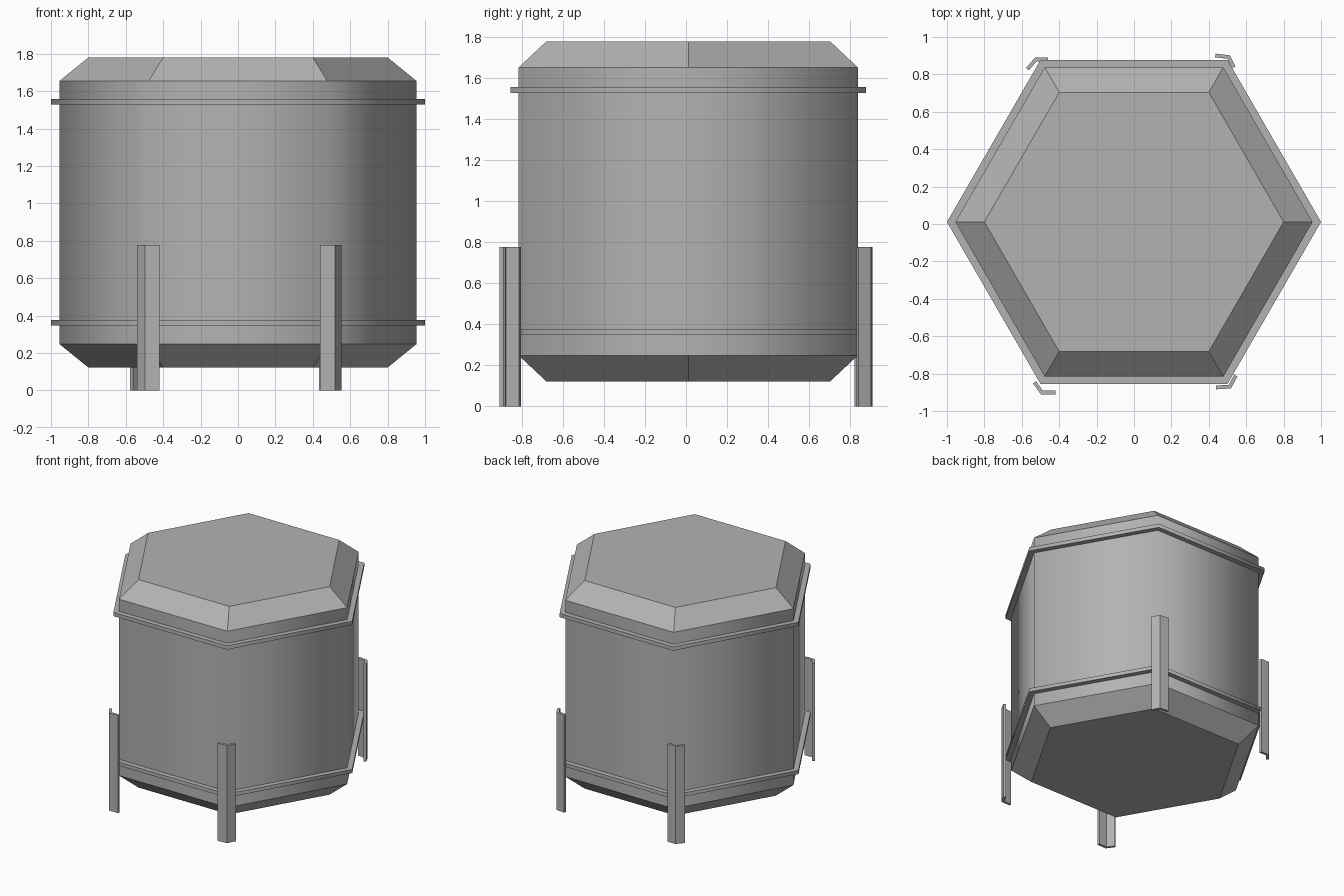
import bpy, bmesh
from math import cos, sin, pi
from mathutils import Vector

if "Cube" in bpy.data.objects:
    bpy.data.objects.remove(bpy.data.objects["Cube"])

BODY_Y = 0.011  # the tank sits slightly behind the centre of the legs

# Dark grey metal shared by every part
metal = bpy.data.materials.new("dark_grey_metal")
metal.diffuse_color = (0.45, 0.45, 0.45, 1.0)
metal.use_nodes = True
metal.node_tree.nodes["Principled BSDF"].inputs["Base Color"].default_value = metal.diffuse_color


def finish(name, bm):
    bmesh.ops.recalc_face_normals(bm, faces=bm.faces[:])
    mesh = bpy.data.meshes.new(name)
    bm.to_mesh(mesh)
    bm.free()
    mesh.materials.append(metal)
    obj = bpy.data.objects.new(name, mesh)
    bpy.context.collection.objects.link(obj)
    return obj


def hex_loft(name, profile, closed=False):
    """Sweep a (radius, z) profile round six sides; upright walls are smooth."""
    bm = bmesh.new()
    rings = [[bm.verts.new((r * cos(i * pi / 3), BODY_Y + r * sin(i * pi / 3), z))
              for i in range(6)] for r, z in profile]
    pairs = list(zip(rings, rings[1:]))
    if closed:
        pairs.append((rings[-1], rings[0]))
    else:
        bm.faces.new(rings[0])
        bm.faces.new(rings[-1])
    for a, b in pairs:
        for i in range(6):
            j = (i + 1) % 6
            face = bm.faces.new((a[i], a[j], b[j], b[i]))
            face.smooth = abs(a[i].co.x - b[i].co.x) < 1e-5
    return finish(name, bm)


def angle_leg(name, outer, thickness=0.02, height=0.778):
    """Bent strip: three outer plan points, thickened towards the tank."""
    p = [Vector(q) for q in outer]

    def inward(a, b):
        d = (b - a).normalized()
        n = Vector((-d.y, d.x))
        return n if n.dot(a + b) < 0 else -n

    n1, n2 = inward(p[0], p[1]), inward(p[1], p[2])
    miter = (n1 + n2) / (1 + n1.dot(n2))
    inner = [p[0] + n1 * thickness, p[1] + miter * thickness, p[2] + n2 * thickness]
    bm = bmesh.new()
    low, high = [[bm.verts.new((q.x, q.y, z)) for q in p + inner]
                 for z in (0, height)]
    # two quads per end cap, then the outline walls
    for a, b, c, d in ((0, 1, 4, 3), (1, 2, 5, 4)):
        for v in (low, high):
            bm.faces.new((v[a], v[b], v[c], v[d]))
    loop = (0, 1, 2, 5, 4, 3)
    for a, b in zip(loop, loop[1:] + loop[:1]):
        bm.faces.new((low[a], low[b], high[b], high[a]))
    return finish(name, bm)


# Hexagonal tank with bevelled top and bottom
hex_loft("tank_body", [(0.80, 0.122), (0.955, 0.248), (0.955, 1.654), (0.80, 1.78)])

# Thin bands around the tank
for name, z0, z1 in (("lower_band", 0.348, 0.377), ("upper_band", 1.528, 1.558)):
    hex_loft(name, [(0.945, z0), (1.0, z0), (1.0, z1), (0.945, z1)], closed=True)

# Bent-strip legs, each set a little unevenly
legs = {
    "back_left_leg": [(-0.577, 0.835), (-0.53, 0.889), (-0.46, 0.889)],
    "back_right_leg": [(0.436, 0.911), (0.512, 0.902), (0.543, 0.842)],
    "front_right_leg": [(0.553, -0.815), (0.519, -0.879), (0.439, -0.884)],
    "front_left_leg": [(-0.54, -0.852), (-0.498, -0.911), (-0.42, -0.911)],
}
for name, outline in legs.items():
    angle_leg(name, outline)
